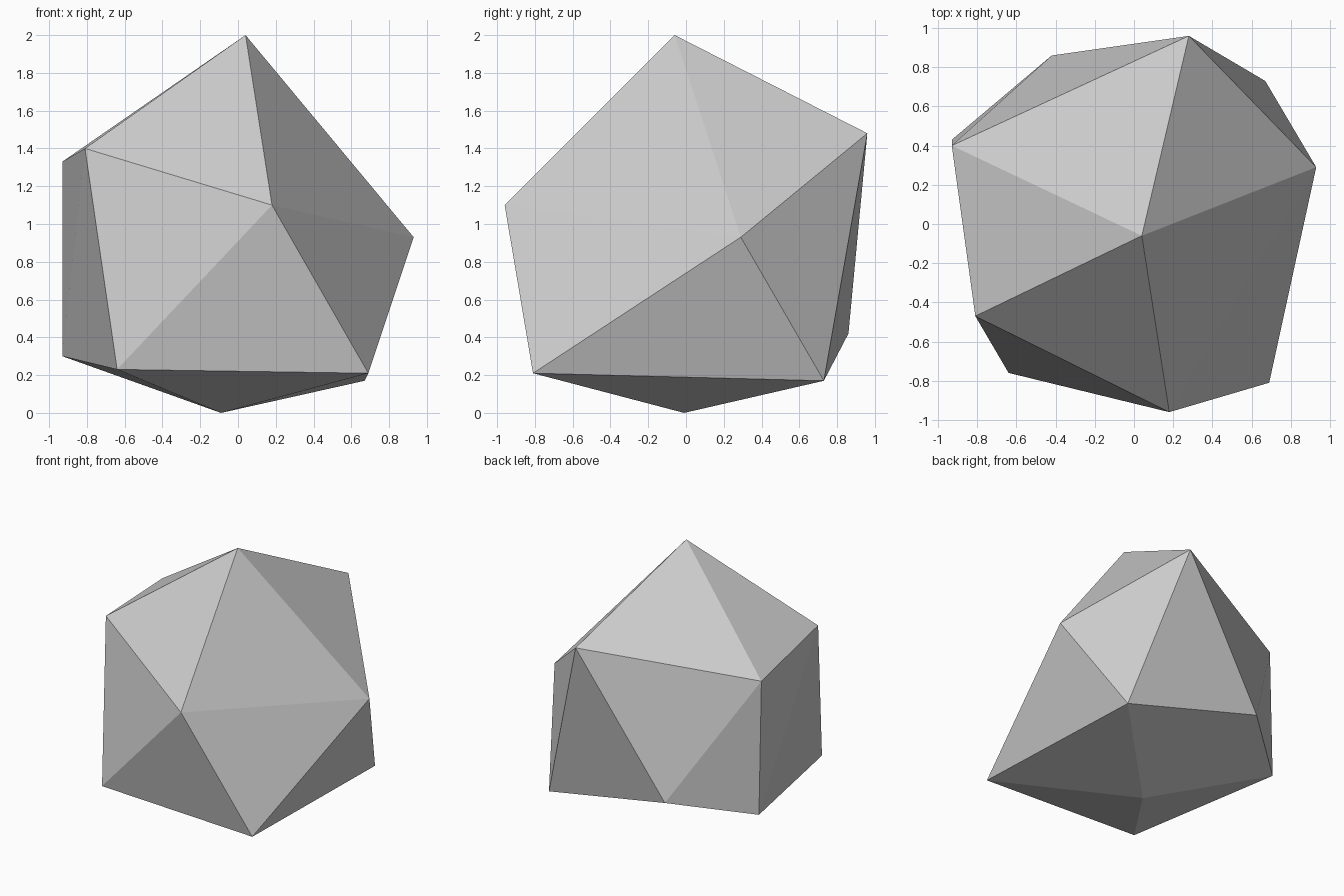
import bpy
import bmesh

default_cube = bpy.data.objects.get("Cube")
if default_cube:
    bpy.data.objects.remove(default_cube, do_unlink=True)

# Stone colour
grey = bpy.data.materials.new("stone_grey")
grey.use_nodes = True
colour = (0.6, 0.6, 0.6, 1)
grey.diffuse_color = colour
grey.node_tree.nodes["Principled BSDF"].inputs["Base Color"].default_value = colour

# Corners of an uneven twenty-sided rock: two poles and two staggered rings
peak = (0.04, -0.06, 2)
base = (-0.09, -0.01, 0)
upper_ring = [(0.18, -0.96, 1.1), (0.93, 0.29, 0.93), (0.28, 0.96, 1.48),
              (-0.93, 0.4, 1.33), (-0.81, -0.47, 1.4)]
lower_ring = [(0.69, -0.81, 0.21), (0.67, 0.73, 0.17), (-0.42, 0.86, 0.42),
              (-0.93, 0.43, 0.3), (-0.64, -0.76, 0.23)]

bm = bmesh.new()
top = bm.verts.new(peak)
bottom = bm.verts.new(base)
upper = [bm.verts.new(p) for p in upper_ring]
lower = [bm.verts.new(p) for p in lower_ring]

# Cap, zigzag belt and underside
count = len(upper)
for i in range(count):
    j = (i + 1) % count
    bm.faces.new((top, upper[i], upper[j]))
    bm.faces.new((upper[i], lower[i], upper[j]))
    bm.faces.new((lower[i], lower[j], upper[j]))
    bm.faces.new((bottom, lower[j], lower[i]))
bmesh.ops.recalc_face_normals(bm, faces=bm.faces)

mesh = bpy.data.meshes.new("rock")
bm.to_mesh(mesh)
bm.free()
mesh.materials.append(grey)
rock = bpy.data.objects.new("rock", mesh)
bpy.context.collection.objects.link(rock)
